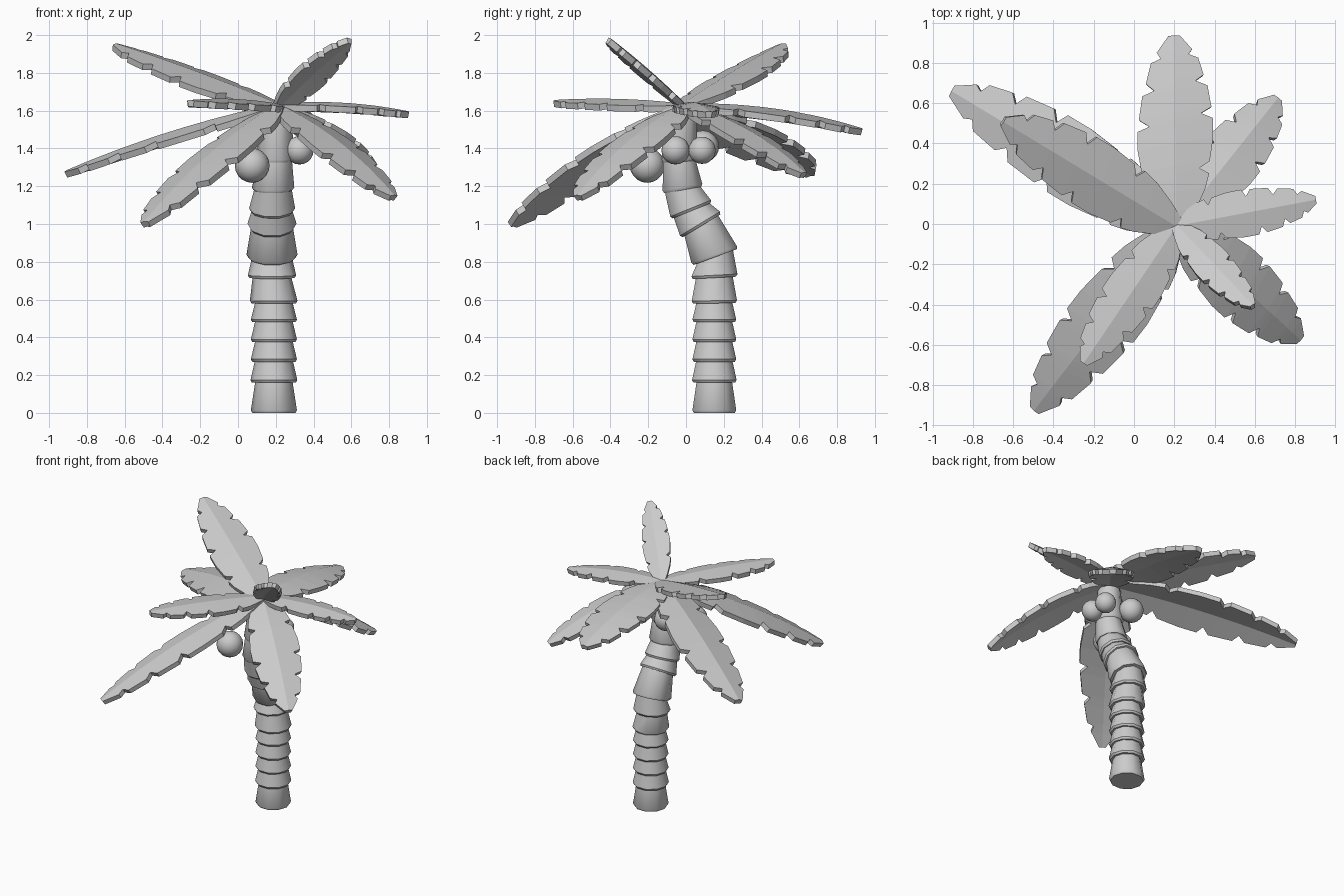
import bpy, bmesh
from math import sin, cos, tau, radians, pi
from mathutils import Vector

if "Cube" in bpy.data.objects:
    bpy.data.objects.remove(bpy.data.objects["Cube"])


def finish(name, bm):
    bmesh.ops.recalc_face_normals(bm, faces=bm.faces)
    me = bpy.data.meshes.new(name)
    bm.to_mesh(me)
    bm.free()
    ob = bpy.data.objects.new(name, me)
    bpy.context.collection.objects.link(ob)
    return ob


def smooth(ob, angle):
    bpy.ops.object.select_all(action='DESELECT')
    ob.select_set(True)
    bpy.context.view_layer.objects.active = ob
    bpy.ops.object.shade_smooth_by_angle(angle=radians(angle))


def ring(bm, c, r, tilt, n=10):
    # horizontal ring, leaned towards the front by tilt degrees
    a = radians(tilt)
    return [bm.verts.new(c + Vector((r * cos(k * tau / n),
                                     r * sin(k * tau / n) * cos(a),
                                     r * sin(k * tau / n) * sin(a)))) for k in range(n)]


# Trunk: stacked flared segments (x, y, z, radius, tilt)
stations = [(.19, .15, 0, .122, 0), (.19, .15, .16, .124, 0), (.19, .15, .27, .122, 0),
            (.19, .15, .375, .122, 0), (.19, .15, .48, .122, 0), (.19, .15, .58, .126, 1),
            (.18, .15, .715, .128, 3), (.18, .155, .825, .135, 20), (.18, .082, .99, .13, 31),
            (.18, .03, 1.07, .122, 22), (.185, -.017, 1.18, .112, 10),
            (.195, -.035, 1.33, .10, 3), (.205, -.02, 1.56, .09, 0)]
for i, (low, high) in enumerate(zip(stations, stations[1:])):
    bm = bmesh.new()
    p, q = Vector(low[:3]), Vector(high[:3])
    d = (q - p).normalized()
    rings = [ring(bm, p, low[3] - .008, low[4]),
             ring(bm, p + d * .014, low[3], low[4]),
             ring(bm, q + d * .012, low[3] * .8, high[4])]
    for a, b in zip(rings, rings[1:]):
        for k in range(len(a)):
            j = (k + 1) % len(a)
            bm.faces.new((a[k], a[j], b[j], b[k]))
    bm.faces.new(rings[0])
    bm.faces.new(rings[-1])
    smooth(finish(f"trunk_segment_{i + 1}", bm), 38)

# Fronds: folded, notched leaf blades from the crown to each tip
edge = [(0, .25), (.08, .52), (.18, .78), (.25, .88), (.275, .62), (.31, .9), (.43, 1),
        (.53, 1), (.555, .68), (.59, .96), (.71, .86), (.735, .54), (.77, .76),
        (.87, .62), (.89, .36), (.92, .46), (1, .14)]
crown = Vector((.21, -.01, 1.62))


def frond(name, tip, half, roll=0, bow=.04):
    tip = Vector(tip)
    u = (tip - crown).normalized()
    s0 = u.cross(Vector((0, 0, 1))).normalized()
    n0 = s0.cross(u)
    a = radians(roll)
    s = s0 * cos(a) + n0 * sin(a)
    n = s.cross(u)
    bm = bmesh.new()
    rows = []
    for t, w in edge:
        row = []
        for side in (-1, 0, 1):
            te = t + .035 * side * sin(pi * t)
            p = crown.lerp(tip, te) + n0 * bow * 4 * te * (1 - te)
            p += s * side * w * half - n * abs(side) * w * half * .18
            row.append(bm.verts.new(p))
        rows.append(row)
    for r1, r2 in zip(rows, rows[1:]):
        for k in (0, 1):
            bm.faces.new((r1[k], r1[k + 1], r2[k + 1], r2[k]))
    ob = finish(name, bm)
    mod = ob.modifiers.new("thickness", 'SOLIDIFY')
    mod.thickness = .034
    mod.offset = 0


# tip, half width, roll, bow
fronds = [((.2, .93, 1.49), .185, 0, .04), ((.71, .62, 1.26), .155, 0, .05),
          ((.90, .12, 1.58), .115, 0, .025), ((.59, -.41, 1.97), .095, 20, .01),
          ((.82, -.57, 1.14), .17, 0, .045), ((-.49, -.92, 1.0), .18, -5, .045),
          ((-.25, -.69, 1.64), .13, 3, .015), ((-.90, .66, 1.27), .19, 10, .03),
          ((-.65, .51, 1.94), .17, 6, .01)]
for i, f in enumerate(fronds):
    frond(f"frond_{i + 1}", *f)

# Coconuts under the crown
nuts = [(.075, -.205, 1.31, .092), (.325, -.055, 1.39, .075),
        (.325, .085, 1.39, .072), (.10, .09, 1.41, .085)]
for i, (x, y, z, r) in enumerate(nuts):
    bpy.ops.mesh.primitive_uv_sphere_add(segments=16, ring_count=10, radius=r, location=(x, y, z))
    bpy.context.object.name = f"coconut_{i + 1}"
    bpy.ops.object.shade_smooth()
